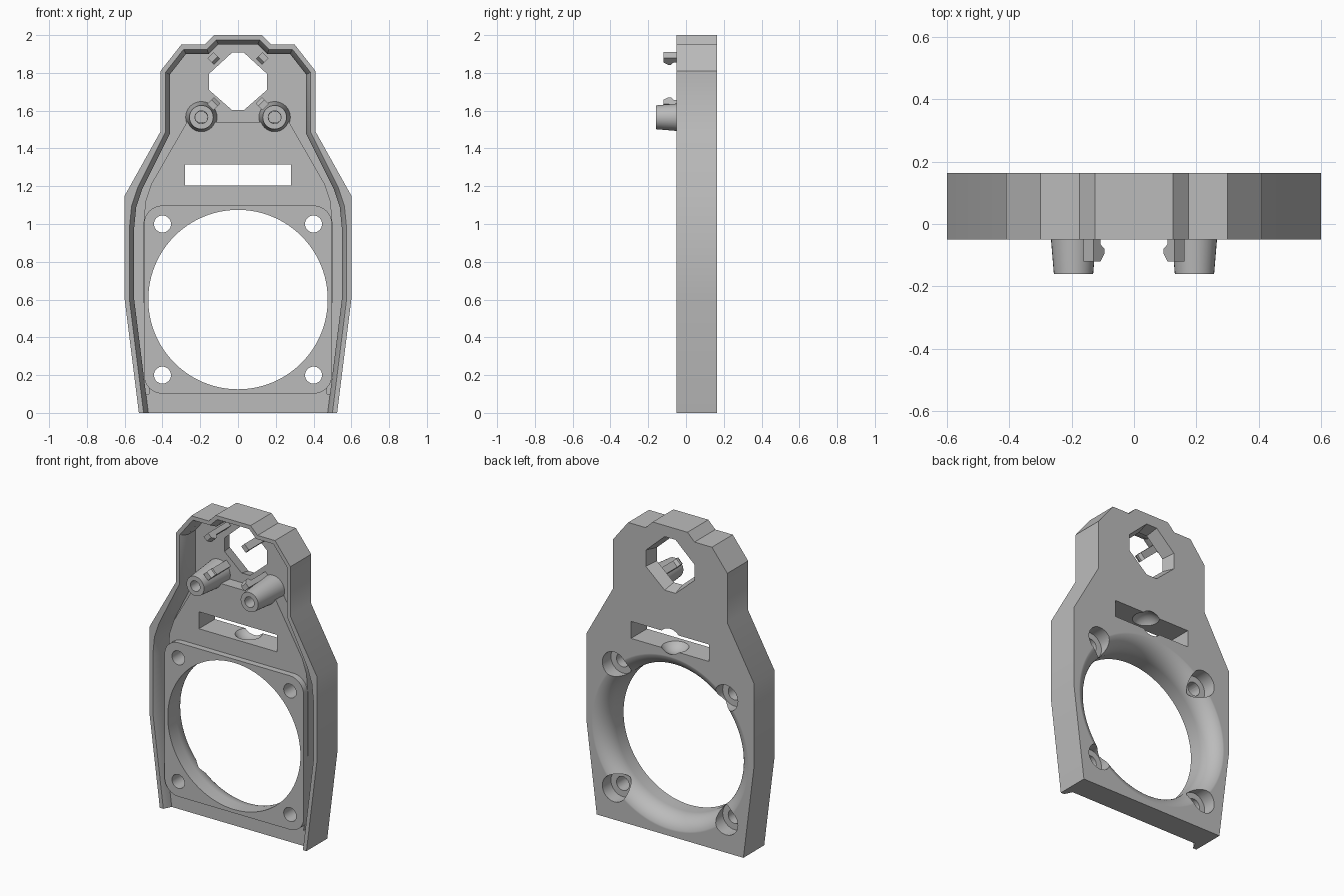
import bpy, bmesh, math
from mathutils import Matrix, Vector

if "Cube" in bpy.data.objects:
    bpy.data.objects.remove(bpy.data.objects["Cube"], do_unlink=True)

grey = bpy.data.materials.new("plain grey")
grey.use_nodes = True
grey.diffuse_color = (0.5, 0.5, 0.5, 1)
grey.node_tree.nodes["Principled BSDF"].inputs["Base Color"].default_value = (0.5, 0.5, 0.5, 1)


def finish(bm, name):
    bmesh.ops.recalc_face_normals(bm, faces=bm.faces[:])
    mesh = bpy.data.meshes.new(name)
    bm.to_mesh(mesh)
    bm.free()
    mesh.materials.append(grey)
    obj = bpy.data.objects.new(name, mesh)
    bpy.context.collection.objects.link(obj)
    return obj


def mirrored(half):
    """Closed outline from its +x half, listed bottom to top."""
    return half + [(-x, z) for x, z in reversed(half)]


def inset(points, d):
    """Move every side of a counter-clockwise outline inward by d."""
    result = []
    for i, p in enumerate(points):
        p = Vector(p)
        a = (p - Vector(points[i - 1])).normalized()
        b = (Vector(points[(i + 1) % len(points)]) - p).normalized()
        na, nb = Vector((-a.y, a.x)), Vector((-b.y, b.x))
        result.append(p + (na + nb) * d / (1 + na.dot(nb)))
    return result


def prism(name, front, y0, y1, back=None):
    bm = bmesh.new()
    f = [bm.verts.new((x, y0, z)) for x, z in front]
    b = [bm.verts.new((x, y1, z)) for x, z in (back or front)]
    bm.faces.new(f)
    bm.faces.new(b)
    for i in range(len(f)):
        bm.faces.new((f[i - 1], f[i], b[i], b[i - 1]))
    return finish(bm, name)


def lathe(name, profile, x, z, steps=32):
    """Turn (radius, y) points about a front-to-back axis."""
    bm = bmesh.new()
    vs = [bm.verts.new((r, y, 0)) for r, y in profile]
    es = [bm.edges.new(pair) for pair in zip(vs, vs[1:])]
    bmesh.ops.spin(bm, geom=vs + es, cent=(0, 0, 0), axis=(0, 1, 0),
                   angle=math.tau, steps=steps)
    bmesh.ops.remove_doubles(bm, verts=bm.verts[:], dist=0.0001)
    bmesh.ops.translate(bm, verts=bm.verts[:], vec=(x, 0, z))
    return finish(bm, name)


def rod(name, r, y0, y1, x, z):
    return lathe(name, [(0, y0), (r, y0), (r, y1), (0, y1)], x, z)


def combine(target, tool, operation):
    mod = target.modifiers.new("combine", 'BOOLEAN')
    mod.operation, mod.solver, mod.object = operation, 'EXACT', tool
    depsgraph = bpy.context.evaluated_depsgraph_get()
    mesh = bpy.data.meshes.new_from_object(target.evaluated_get(depsgraph))
    target.modifiers.clear()
    target.data = mesh
    bpy.data.objects.remove(tool, do_unlink=True)


def smooth(obj):
    bpy.ops.object.select_all(action='DESELECT')
    obj.select_set(True)
    bpy.context.view_layer.objects.active = obj
    bpy.ops.object.shade_smooth_by_angle(angle=math.radians(30))


# Outer body
head = [(0.41, 1.49), (0.41, 1.81), (0.30, 1.95), (0.175, 1.95), (0.125, 2.0)]
body = prism("bracket_body", mirrored([(0.525, 0), (0.6, 0.6), (0.6, 1.15)] + head), -0.05, 0.163)

# Hollow front, open at the bottom: sloped rim, then a straight wall
hollow = mirrored([(0.5125, -0.1), (0.6, 0.6), (0.6, 0.98), (0.588, 1.1), (0.555, 1.2)] + head)
wall = inset(hollow, 0.05)
combine(body, prism("rim_slope", hollow, -0.1, 0.0, wall), 'DIFFERENCE')
combine(body, prism("deep_hollow", wall, -0.01, 0.08), 'DIFFERENCE')

# Raised lower floor and fan pad
floor = mirrored([(0.5, 0), (0.51, 0.1), (0.47, 0.1), (0.5, 0.6), (0.5, 1.0),
                  (0.49, 1.12), (0.46, 1.21), (0.27, 1.54)])
combine(body, prism("floor", floor, 0.0, 0.12), 'UNION')
pad = []
for k, (sx, sz) in enumerate([(1, 1), (-1, 1), (-1, -1), (1, -1)]):
    for i in range(9):
        a = math.pi / 2 * (k + i / 8)
        pad.append((sx * 0.4 + 0.098 * math.cos(a), 0.6 + sz * 0.4 + 0.098 * math.sin(a)))
combine(body, prism("pad", pad, -0.04, 0.12), 'UNION')

# Fan opening flaring out to the back
flare = [(0, -0.3), (0.475, -0.3)]
for i in range(13):
    a = math.pi / 2 * i / 12
    flare.append((0.58 - 0.105 * math.cos(a), 0.045 + 0.12 * math.sin(a)))
flare += [(0.58, 0.3), (0, 0.3)]
combine(body, lathe("fan_opening", flare, 0, 0.6, 96), 'DIFFERENCE')

# Screw holes with wide pockets at the back
for x in (-0.4, 0.4):
    for z in (0.2, 1.0):
        combine(body, rod("screw_hole", 0.045, -0.3, 0.3, x, z), 'DIFFERENCE')
        combine(body, rod("screw_pocket", 0.085, 0.075, 0.3, x, z), 'DIFFERENCE')

# Wide slot with a rounded cable scoop
combine(body, prism("slot", mirrored([(0.28, 1.205), (0.28, 1.315)]), -0.3, 0.3), 'DIFFERENCE')
scoop = []
for i in range(17):
    a = math.pi * i / 16
    scoop.append((0.098 * math.sin(a), 0.11 - 0.098 * math.cos(a)))
combine(body, lathe("scoop", scoop, 0, 1.26), 'DIFFERENCE')

# Eight-sided window, widening to the back
window = mirrored([(0.03, 1.605), (0.15, 1.71), (0.15, 1.795), (0.03, 1.905)])
combine(body, prism("window", window, 0.07, 0.17, inset(window, -0.025)), 'DIFFERENCE')

smooth(body)
body.modifiers.new("even_normals", 'WEIGHTED_NORMAL').keep_sharp = True

# Tapered screw posts
for side, x in (("left", 0.194), ("right", -0.194)):
    post = lathe(side + "_post", [(0, 0.1), (0.085, 0.1), (0.063, -0.16), (0.034, -0.16),
                                  (0.032, 0.03), (0, 0.03)], x, 1.565)
    smooth(post)

# Hooked clips around the window, hooks pointing inward
hook = [(0.02, 0.1), (0.02, -0.12), (-0.012, -0.12), (-0.03, -0.095),
        (-0.03, -0.08), (-0.012, -0.065), (-0.012, 0.1)]
for side, sx in (("left", 1), ("right", -1)):
    for level, z, turn in (("upper", 1.88, 1), ("lower", 1.633, -1)):
        bm = bmesh.new()
        face = bm.faces.new([bm.verts.new((r, y, -0.0225)) for r, y in hook])
        extruded = bmesh.ops.extrude_face_region(bm, geom=[face])["geom"]
        bmesh.ops.translate(bm, vec=(0, 0, 0.045),
                            verts=[v for v in extruded if isinstance(v, bmesh.types.BMVert)])
        direction = math.atan2(turn, sx)
        bm.transform(Matrix.Translation((sx * 0.132, 0, z))
                     @ Matrix.Rotation(-direction, 4, 'Y'))
        finish(bm, level + "_" + side + "_clip")
